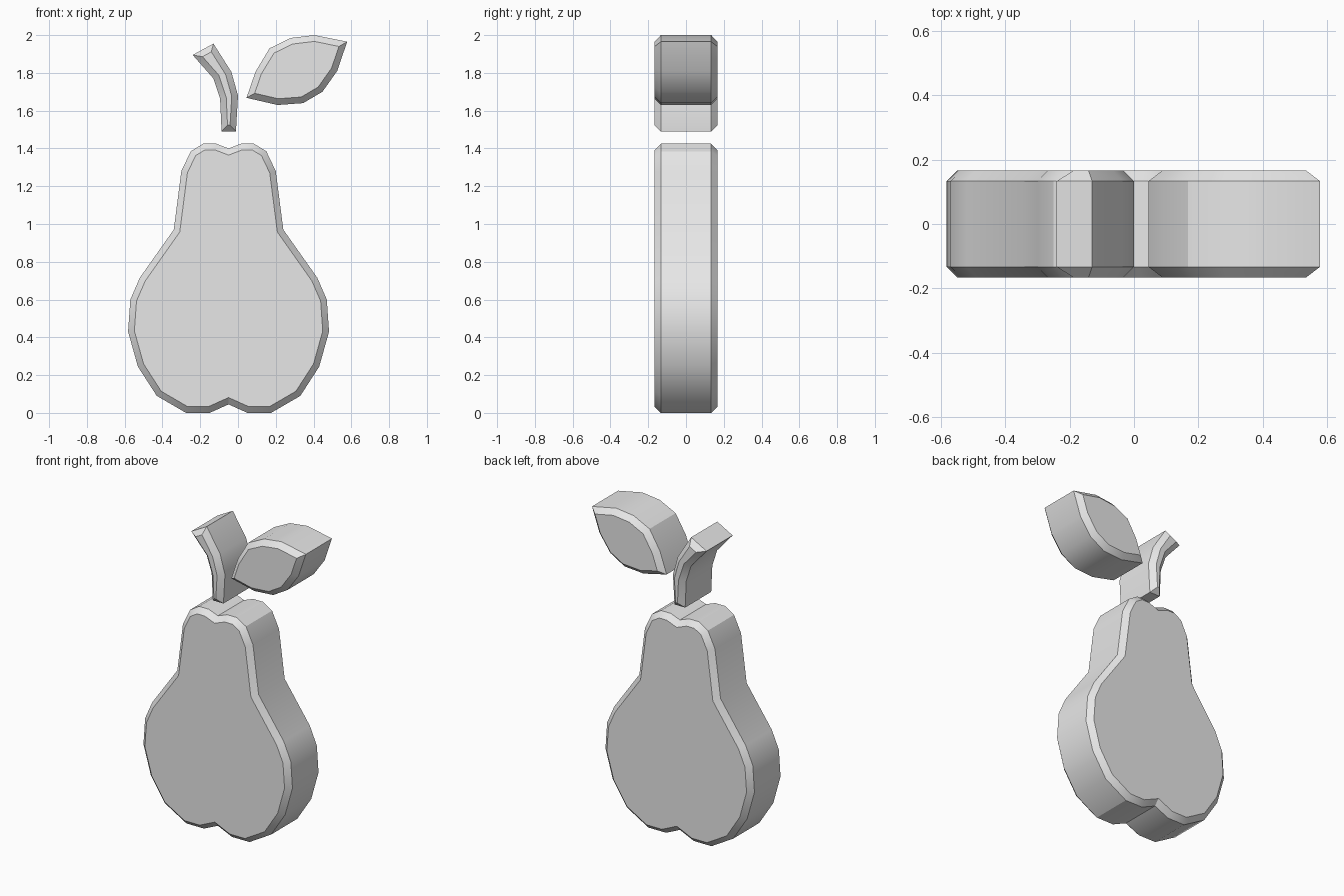
import bpy, bmesh, math
from mathutils import Vector

cube = bpy.data.objects.get("Cube")
if cube:
    bpy.data.objects.remove(cube, do_unlink=True)

HALF = 0.166    # half thickness
BEVEL = 0.033   # chamfer on front and back rims

grey = bpy.data.materials.new("light grey")
grey.use_nodes = True
grey.diffuse_color = (0.8, 0.8, 0.8, 1)
grey.node_tree.nodes["Principled BSDF"].inputs["Base Color"].default_value = (0.8, 0.8, 0.8, 1)


def inset(outline, d):
    """Mitred inward offset of a counter-clockwise outline."""
    pts = [Vector(p) for p in outline]
    result = []
    for i, p in enumerate(pts):
        a = (p - pts[i - 1]).normalized()
        b = (pts[(i + 1) % len(pts)] - p).normalized()
        na, nb = Vector((-a.y, a.x)), Vector((-b.y, b.x))
        result.append(p + (na + nb) * d / (1 + na.dot(nb)))
    return result


def slab(name, outline):
    """Thick plate with chamfered rims, standing in the xz plane."""
    inner = inset(outline, BEVEL)
    bm = bmesh.new()
    layers = ((inner, -HALF), (outline, BEVEL - HALF), (outline, HALF - BEVEL), (inner, HALF))
    rings = [[bm.verts.new((p[0], y, p[1])) for p in pts] for pts, y in layers]
    n = len(outline)
    for low, high in zip(rings, rings[1:]):
        for i in range(n):
            j = (i + 1) % n
            bm.faces.new((low[i], low[j], high[j], high[i]))
    bm.faces.new(rings[0])
    bm.faces.new(rings[-1][::-1])
    bmesh.ops.recalc_face_normals(bm, faces=bm.faces)
    mesh = bpy.data.meshes.new(name)
    bm.to_mesh(mesh)
    bm.free()
    mesh.materials.append(grey)
    obj = bpy.data.objects.new(name, mesh)
    bpy.context.collection.objects.link(obj)
    bpy.ops.object.select_all(action="DESELECT")
    obj.select_set(True)
    bpy.context.view_layer.objects.active = obj
    bpy.ops.object.shade_smooth_by_angle(angle=math.radians(30))


# Pear body: half outline from bottom notch to top notch, mirrored about its axis
AXIS = -0.05
half = [(0, 0.045), (0.1, 0), (0.225, 0), (0.38, 0.09), (0.48, 0.245), (0.532, 0.43),
        (0.52, 0.6), (0.47, 0.715), (0.29, 0.97), (0.25, 1.28), (0.2, 1.385),
        (0.135, 1.425), (0.065, 1.425), (0, 1.4)]
slab("pear_body", [(AXIS + x, z) for x, z in half]
     + [(AXIS - x, z) for x, z in half[-2:0:-1]])

# Curved stem
slab("stem", [(-0.24, 1.895), (-0.13, 1.77), (-0.095, 1.665), (-0.087, 1.49),
              (-0.011, 1.49), (0, 1.68), (-0.035, 1.805), (-0.13, 1.955)])

# Pointed leaf
slab("leaf", [(0.045, 1.668), (0.21, 1.63), (0.345, 1.64), (0.447, 1.7), (0.525, 1.81),
              (0.578, 1.965), (0.405, 2), (0.28, 1.985), (0.167, 1.93), (0.093, 1.807)])
